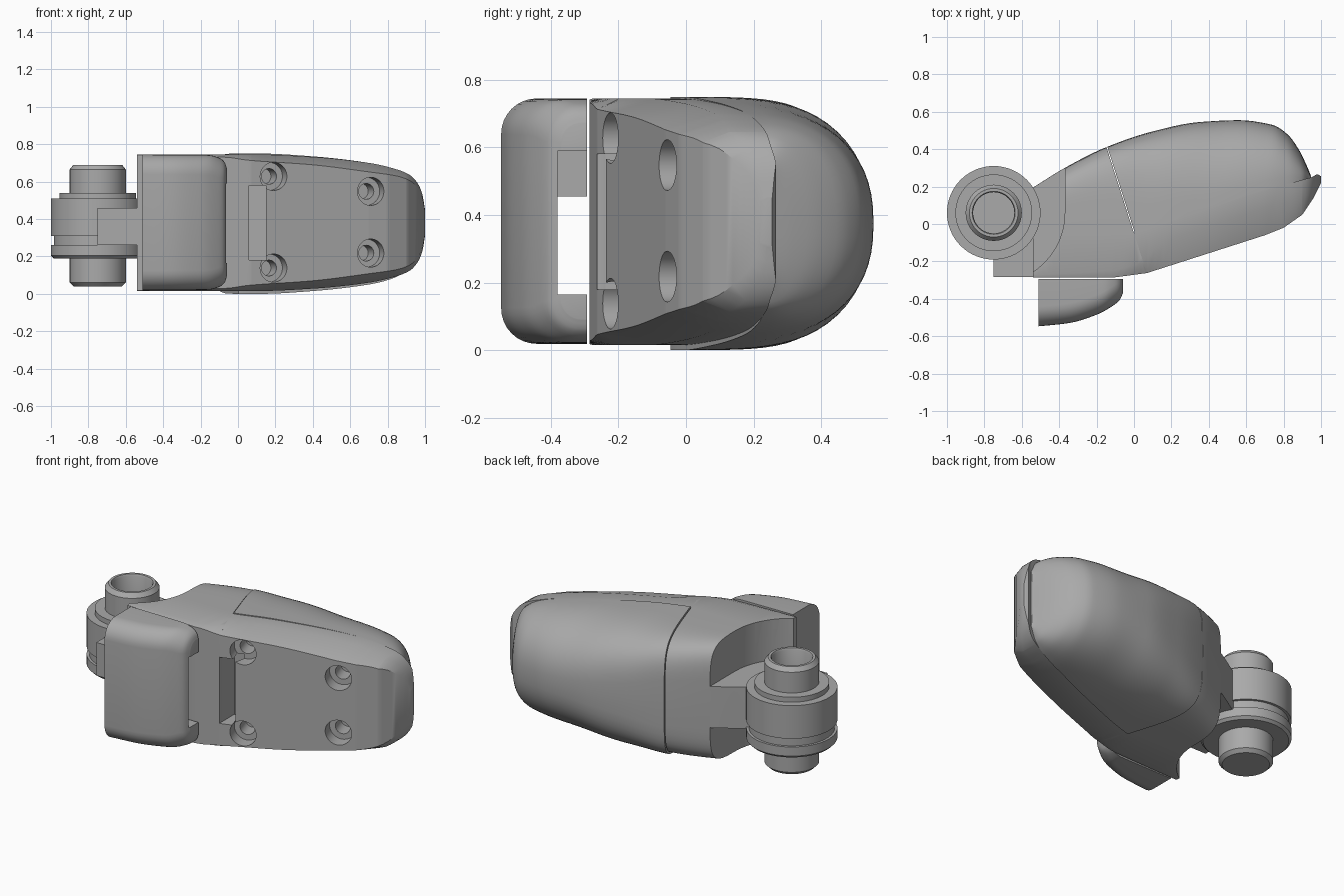
import bpy, bmesh, math
from mathutils import Vector, Matrix

if "Cube" in bpy.data.objects:
    bpy.data.objects.remove(bpy.data.objects["Cube"])

grey = bpy.data.materials.new("plain grey")
grey.diffuse_color = (0.4, 0.4, 0.4, 1)
grey.use_nodes = True
grey.node_tree.nodes["Principled BSDF"].inputs["Base Color"].default_value = grey.diffuse_color


def make(name, bm):
    bmesh.ops.recalc_face_normals(bm, faces=bm.faces[:])
    me = bpy.data.meshes.new(name)
    bm.to_mesh(me)
    bm.free()
    me.materials.append(grey)
    ob = bpy.data.objects.new(name, me)
    bpy.context.collection.objects.link(ob)
    return ob


def activate(ob):
    bpy.ops.object.select_all(action='DESELECT')
    ob.select_set(True)
    bpy.context.view_layer.objects.active = ob


def cut(ob, cutters):
    activate(ob)
    for c in cutters:
        m = ob.modifiers.new("cut", 'BOOLEAN')
        m.operation, m.solver, m.object = 'DIFFERENCE', 'EXACT', c
        bpy.ops.object.modifier_apply(modifier=m.name)


def smooth(ob, deg=28):
    activate(ob)
    bpy.ops.object.shade_smooth_by_angle(angle=math.radians(deg))


def curve(pts, soft=True):
    """Interpolate a list of (x, value); soft gives a monotone smooth curve."""
    d = [(b[1] - a[1]) / (b[0] - a[0]) for a, b in zip(pts, pts[1:])]
    m = [d[0]] + [2 * p * q / (p + q) if p * q > 0 else 0 for p, q in zip(d, d[1:])] + [d[-1]]

    def f(x):
        x = min(max(x, pts[0][0]), pts[-1][0])
        i = max(k for k in range(len(d)) if k == 0 or pts[k][0] <= x)
        (x0, y0), (x1, y1) = pts[i], pts[i + 1]
        w = x1 - x0
        t = (x - x0) / w
        if not soft:
            return y0 + t * (y1 - y0)
        return ((2*t**3 - 3*t**2 + 1) * y0 + (t**3 - 2*t**2 + t) * w * m[i]
                + (3*t**2 - 2*t**3) * y1 + (t**3 - t**2) * w * m[i + 1])
    return f


def dome(ym, yb, h, n, steps=32):
    """Superellipse bulge from (ym, h) over (yb, 0) to (ym, -h)."""
    out = []
    for i in range(steps + 1):
        a = math.pi * i / steps
        c, s = math.cos(a), math.sin(a)
        out.append((ym + (yb - ym) * abs(s) ** (2 / n), h * math.copysign(abs(c) ** (2 / n), c)))
    return out


def loft(xs, section, zc):
    bm = bmesh.new()
    rings = [[bm.verts.new((x, y, zc + z)) for y, z in section(x)] for x in xs]
    k = len(rings[0])
    for a, b in zip(rings, rings[1:]):
        for i in range(k):
            j = (i + 1) % k
            bm.faces.new((a[i], a[j], b[j], b[i]))
    bm.faces.new(rings[0])
    bm.faces.new(rings[-1])
    bmesh.ops.remove_doubles(bm, verts=bm.verts[:], dist=0.0003)
    return bm


def slice_seam(bm, shift, keep_left):
    bmesh.ops.bisect_plane(bm, geom=bm.verts[:] + bm.edges[:] + bm.faces[:],
                           plane_co=(shift, -0.05, 0), plane_no=(0.953, 0.304, 0),
                           clear_outer=keep_left, clear_inner=not keep_left)
    bmesh.ops.holes_fill(bm, edges=bm.edges[:], sides=0)


def prism(name, pts, z0, z1):
    bm = bmesh.new()
    f = bm.faces.new([bm.verts.new((x, y, z0)) for x, y in pts])
    r = bmesh.ops.extrude_face_region(bm, geom=[f])
    bmesh.ops.translate(bm, vec=(0, 0, z1 - z0), verts=[v for v in r['geom'] if isinstance(v, bmesh.types.BMVert)])
    return make(name, bm)


def box(name, x0, x1, y0, y1, z0, z1):
    return prism(name, [(x0, y0), (x1, y0), (x1, y1), (x0, y1)], z0, z1)


def rod(name, co, axis, r, length):
    bm = bmesh.new()
    rot = Vector(axis).to_track_quat('Z', 'Y').to_matrix().to_4x4()
    bmesh.ops.create_cone(bm, cap_ends=True, segments=48, radius1=r, radius2=r, depth=length,
                          matrix=Matrix.Translation(co) @ rot)
    return make(name, bm)


# Outline curves along x
front = curve([(-.54, -.285), (-.1, -.285), (.07, -.262), (.7, -.06), (.8, -.02), (.9, .05), (.96, .14), (1, .22)], False)
split = curve([(-.54, -.05), (0, -.05), (.1, -.02), (.66, .17), (.95, .25), (.98, .267), (1, .255)], False)
back = curve([(-.54, .195), (-.37, .30), (-.15, .41), (.1, .495), (.35, .545), (.56, .555), (.74, .53),
              (.82, .48), (.88, .40), (.92, .32), (.945, .26)])
half = curve([(-.54, .365), (.1, .365), (.4, .352), (.7, .32), (.85, .285), (.92, .255), (.96, .212), (.985, .155), (1, .07)])
face = curve([(-.54, .362), (-.06, .35), (.05, .335), (.4, .31), (.7, .272), (.85, .25), (.92, .225), (.96, .185),
              (.985, .135), (1, .06)])
bevel = curve([(-.54, .01), (0, .05), (.2, .15), (.7, .15), (1, .03)])
power = curve([(-.54, 6), (-.15, 4.8), (.1, 3.4), (.5, 2.4), (1, 2.3)])
cover_half = curve([(-.3, .375), (.12, .375), (.4, .36), (.7, .325), (.82, .295), (.9, .25), (.945, .17)])


def rear_section(x):
    f, h, a = front(x), half(x), face(x)
    return [(f, -a), (f, a), (f + bevel(x), h)] + dome(split(x), back(x), h, power(x)) + [(f + bevel(x), -h)]


def plate_section(x):
    f, h, a, s = front(x), half(x), face(x), split(x)
    c = f + min(bevel(x), .6 * (s - f))
    return [(f, -a), (f, a), (c, h), (s, h), (s, -h), (c, -h)]


def eased(x0, x1, n):
    return [x0 + (x1 - x0) * math.sin(math.pi / 2 * i / n) for i in range(n + 1)]


# Rear half of the base, cut at the slanted seam
bm = loft([-.54 + .02 * i for i in range(34)], rear_section, .38)
slice_seam(bm, 0, True)
base_rear = make("base_rear", bm)

# Front mounting plate with protruding lip
plate = make("mounting_plate", loft(sorted(set(eased(-.1, 1, 40) + [.07, .7, .8, .9])), plate_section, .38))

# Domed cover
bm = loft(eased(-.3, .945, 48), lambda x: dome(split(x), max(back(x), split(x) + .012), cover_half(x), power(x)), .375)
slice_seam(bm, .005, False)
cover = make("cover", bm)

# Clearance around the hinge, latch slot
cx, cy = -.75, .06
cutters = []
for z0, z1 in ((.5, 1), (-.2, .25)):
    cutters += [rod("cut_round", (cx, cy, (z0 + z1) / 2), (0, 0, 1), .38, z1 - z0),
                box("cut_side", -1, -.37, cy, .6, z0, z1)]
cut(base_rear, cutters)
slot = box("cut_slot", .06, .15, -.5, -.12, .18, .58)
cut(base_rear, [slot])

# Counterbored screw holes, square to the sloped face
holes = []
axis = Vector((.3, -.95, 0)).normalized()
for x, dz in ((.19, .245), (.71, .165)):
    for s in (1, -1):
        p = Vector((x, front(x), .383 + s * dz))
        holes.append(rod("cut_bore", p + axis * .02, axis, .075, .2))
        holes.append(rod("cut_pilot", p, axis, .042, .36))
cut(plate, [slot] + holes)

# Lever block in front of the base, with rounded corners and a channel
lev_front = curve([(-.51, -.547), (-.35, -.53), (-.2, -.485), (-.11, -.435), (-.075, -.405), (-.06, -.37)])
lev_half = curve([(-.51, .363), (-.16, .36), (-.1, .345), (-.07, .32), (-.06, .29)])


def lever_section(x):
    f, h = lev_front(x), lev_half(x)
    r = min(.105, .8 * (-.293 - f))
    arc = [(f + r - r * math.sin(a), h - r + r * math.cos(a)) for a in (math.pi / 16 * i for i in range(9))]
    return [(-.293, h)] + arc + [(y, -z) for y, z in reversed(arc)] + [(-.293, -h)]


lever = make("lever_block", loft(eased(-.51, -.06, 24), lever_section, .382))
chan = [box("cut_channel", -.8, .2, -.38, -.2, .165, .455), box("cut_pocket", -.4, .2, -.38, -.2, .4, .59)]
cut(lever, chan)

# Hinge arm
arm = prism("hinge_arm", [(cx, -.283), (-.45, -.283), (-.40, .28), (-.53, .2), (cx, .1)], .26, .46)

# Hinge barrel, collars and hollow pin, turned from one profile
prof = [(0, .04), (.13, .04), (.15, .06), (.15, .19), (.235, .19), (.25, .205), (.25, .26), (.235, .26), (.235, .31),
        (.25, .31), (.25, .51), (.205, .51), (.205, .54), (.15, .54), (.15, .665), (.13, .69), (.115, .69),
        (.11, .68), (.11, .47), (0, .47)]
bm = bmesh.new()
vs = [bm.verts.new((cx + r, cy, z)) for r, z in prof]
es = [bm.edges.new(p) for p in zip(vs, vs[1:])]
bmesh.ops.spin(bm, geom=vs + es, cent=(cx, cy, 0), axis=(0, 0, 1), angle=2 * math.pi, steps=64)
bmesh.ops.remove_doubles(bm, verts=bm.verts[:], dist=0.0005)
hinge = make("hinge_barrel", bm)

for c in cutters + [slot] + holes + chan:
    bpy.data.objects.remove(c)
for ob in (base_rear, plate, cover, lever, arm, hinge):
    smooth(ob)
